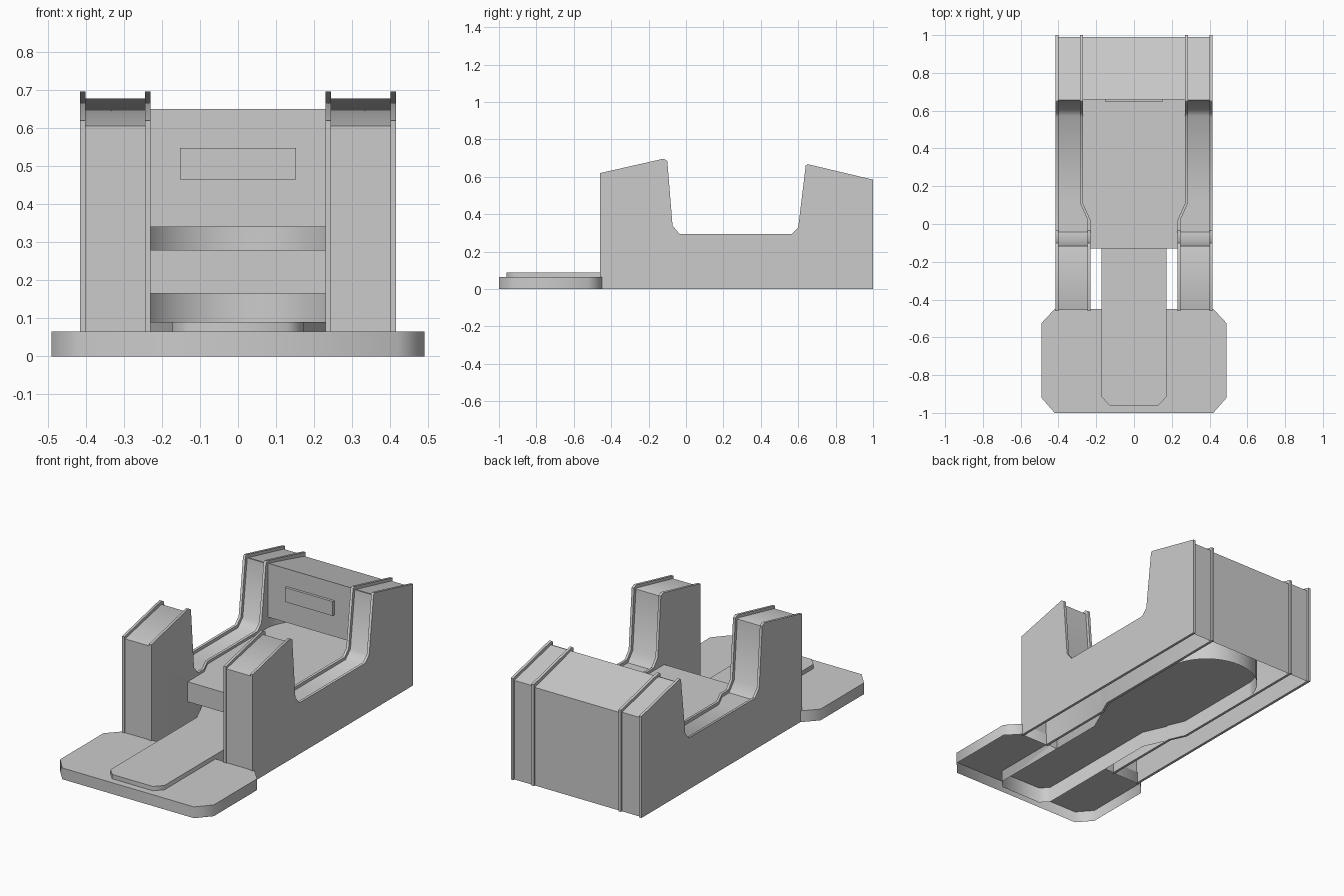
import bpy, bmesh, math
from mathutils import Vector

cube = bpy.data.objects.get("Cube")
if cube:
    bpy.data.objects.remove(cube, do_unlink=True)

GREY = (0.6, 0.6, 0.6, 1)
grey = bpy.data.materials.new("plain grey")
grey.use_nodes = True
grey.diffuse_color = GREY
grey.node_tree.nodes["Principled BSDF"].inputs["Base Color"].default_value = GREY


def finish(bm, name, angle=50):
    """Turn a bmesh into a shaded object."""
    bmesh.ops.recalc_face_normals(bm, faces=bm.faces)
    mesh = bpy.data.meshes.new(name)
    bm.to_mesh(mesh)
    bm.free()
    obj = bpy.data.objects.new(name, mesh)
    bpy.context.collection.objects.link(obj)
    mesh.materials.append(grey)
    bpy.ops.object.select_all(action='DESELECT')
    bpy.context.view_layer.objects.active = obj
    obj.select_set(True)
    bpy.ops.object.shade_smooth_by_angle(angle=math.radians(angle))
    return obj


def prism(points, direction):
    """Closed prism from a flat outline."""
    bm = bmesh.new()
    face = bm.faces.new([bm.verts.new(p) for p in points])
    new = bmesh.ops.extrude_face_region(bm, geom=[face], use_keep_orig=True)["geom"]
    bmesh.ops.translate(bm, vec=direction, verts=[v for v in new if isinstance(v, bmesh.types.BMVert)])
    bmesh.ops.recalc_face_normals(bm, faces=bm.faces)
    return bm


def open_bottom(bm):
    low = [f for f in bm.faces if f.normal.z < -0.9 and f.calc_center_median().z < 0.01]
    bmesh.ops.delete(bm, geom=low, context='FACES')


def slab(name, outline, z0, z1, hollow=False):
    bm = prism([(x, y, z0) for x, y in outline], (0, 0, z1 - z0))
    if hollow:
        open_bottom(bm)
    return finish(bm, name)


def strip(name, points, direction):
    """Sheet swept from an open path."""
    bm = bmesh.new()
    a = [bm.verts.new(p) for p in points]
    b = [bm.verts.new(Vector(p) + Vector(direction)) for p in points]
    for i in range(len(a) - 1):
        bm.faces.new((a[i], a[i + 1], b[i + 1], b[i]))
    return finish(bm, name)


def inset(profile, d):
    """Offset an outline inwards, keeping its ends and base in place."""
    out = []
    for i, p in enumerate(profile):
        p = Vector(p)
        e1 = (p - Vector(profile[i - 1])).normalized()
        e2 = (Vector(profile[(i + 1) % len(profile)]) - p).normalized()
        n1, n2 = Vector((e1.y, -e1.x)), Vector((e2.y, -e2.x))
        q = p + (n1 + n2) * d / (1 + n1.dot(n2))
        q.x = -0.455 if p.x < -0.45 else 0.99 if p.x > 0.99 else q.x
        q.y = 0 if p.y == 0 else q.y
        out.append(tuple(q))
    return out


# Side walls: a hollow core between two raised trim plates
PROFILE = [(-0.46, 0), (-0.46, 0.62), (-0.12, 0.697), (-0.1, 0.685), (-0.072, 0.34),
           (-0.035, 0.295), (0.565, 0.295), (0.6, 0.33), (0.64, 0.66), (0.65, 0.668),
           (1, 0.585), (1, 0)]
FLARE_START, FLARE_END, FLARE = 0.02, 0.11, 0.04


def wall_part(name, profile, x0, x1, side, flare=False, hollow=False):
    bm = prism([(x0, y, z) for y, z in profile], (x1 - x0, 0, 0))
    if hollow:
        open_bottom(bm)
    if flare:
        for y in (FLARE_START, FLARE_END):
            bmesh.ops.bisect_plane(bm, geom=bm.verts[:] + bm.edges[:] + bm.faces[:],
                                   plane_co=(0, y, 0), plane_no=(0, 1, 0))
        for v in bm.verts:
            if v.co.x < 0.3:
                t = (v.co.y - FLARE_START) / (FLARE_END - FLARE_START)
                v.co.x += FLARE * min(1, max(0, t))
    for v in bm.verts:
        v.co.x *= side
    finish(bm, name)


core = inset(PROFILE, 0.018)
for word, side in (("left", 1), ("right", -1)):
    wall_part(word + "_outer_trim", PROFILE, 0.401, 0.416, side)
    wall_part(word + "_inner_trim", PROFILE, 0.23, 0.245, side, flare=True)
    wall_part(word + "_wall_core", core, 0.24, 0.405, side, flare=True, hollow=True)

# Rounded rear end shared by the seat, the lower floor and the recess wall
RADIUS, CENTRE = 0.275, 0.615
arc = [(RADIUS * math.cos(math.pi * i / 24), CENTRE + RADIUS * math.sin(math.pi * i / 24))
       for i in range(25)]
strip("recess_wall", [(x, y, 0) for x, y in arc], (0, 0, 0.34))


def mirrored(half):
    return half + [(-x, y) for x, y in reversed(half)]


# Seat slab follows the inner walls
front = [(0.23, -0.13), (0.23, FLARE_START), (0.27, FLARE_END)]
slab("seat", front + arc + [(-x, y) for x, y in reversed(front)], 0.165, 0.28)

# Tongue widening into the lower floor, open underneath
tongue = [(0.13, -0.96), (0.172, -0.915), (0.172, -0.13), (0.27, 0.09)]
slab("tongue_floor", tongue + arc + [(-x, y) for x, y in reversed(tongue)], 0, 0.09, hollow=True)

# Front plate wraps around the tongue, open underneath
plate = [(0.172, -0.45), (0.42, -0.45), (0.49, -0.525), (0.49, -0.92), (0.42, -1.0)]
notch = [(-0.172, -0.45), (-0.172, -0.915), (-0.13, -0.96), (0.13, -0.96), (0.172, -0.915)]
slab("front_plate", plate + [(-x, y) for x, y in reversed(plate[1:])] + notch, 0, 0.065, hollow=True)

# Rear block with a raised panel on its front
block = [(0.9, 0.34), (0.66, 0.34), (0.66, 0.65), (0.99, 0.565), (0.99, 0)]
strip("rear_block", [(-0.286, y, z) for y, z in block], (0.572, 0, 0))
panel = [(-0.152, 0.465), (0.152, 0.465), (0.152, 0.548), (-0.152, 0.548)]
finish(prism([(x, 0.645, z) for x, z in panel], (0, 0.016, 0)), "rear_panel")
